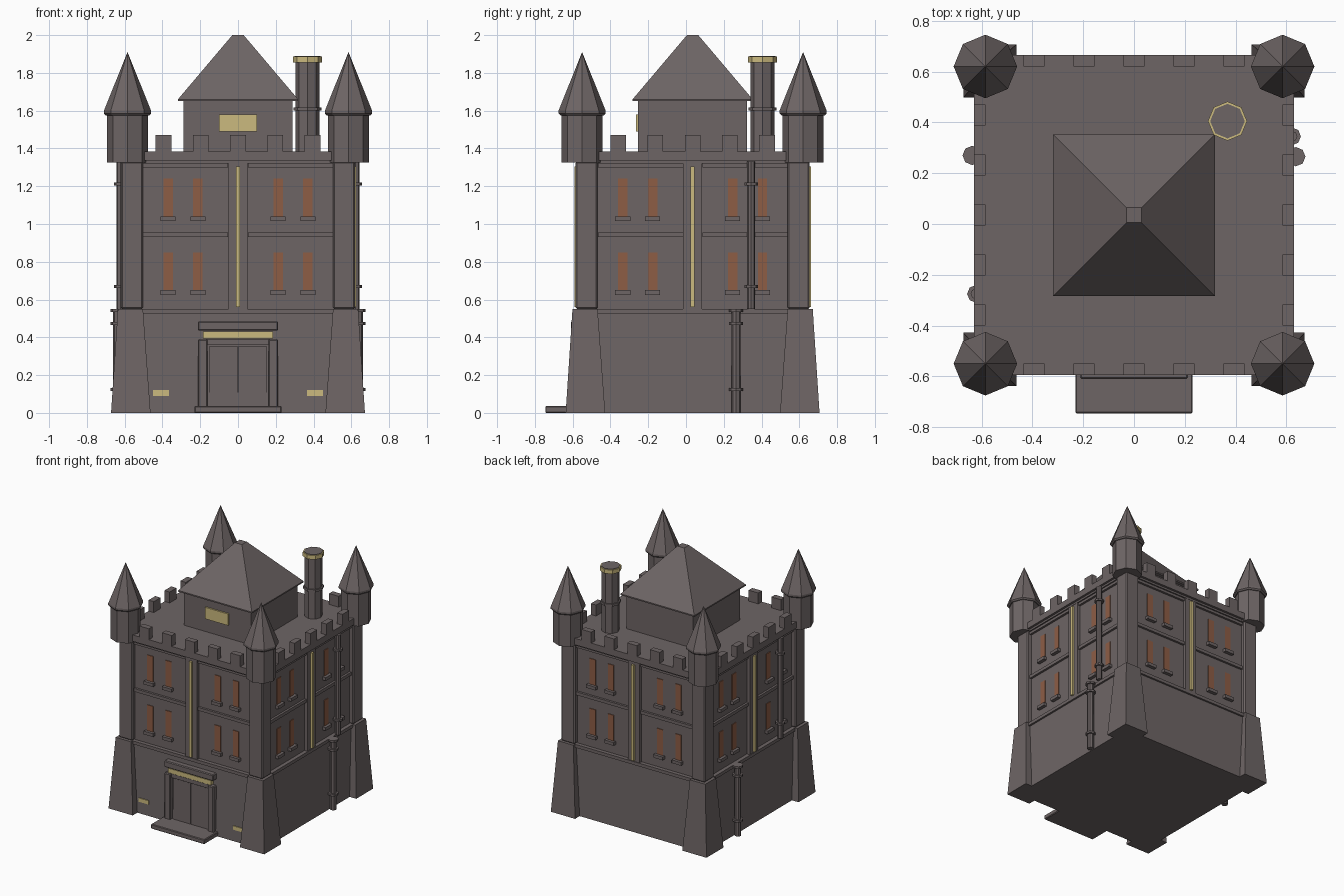
import bpy, bmesh, math
from mathutils import Matrix, Vector

if "Cube" in bpy.data.objects:
    bpy.data.objects.remove(bpy.data.objects["Cube"], do_unlink=True)

CENTRE = Matrix.Translation((0, 0.035, 0))


def material(name, rgb):
    mat = bpy.data.materials.new(name)
    mat.use_nodes = True
    mat.diffuse_color = (*rgb, 1)
    mat.node_tree.nodes["Principled BSDF"].inputs["Base Color"].default_value = (*rgb, 1)
    return mat


STONE = material("grey stone", (0.155, 0.13, 0.13))
GLASS = material("amber glass", (0.27, 0.11, 0.06))
GOLD = material("pale gold", (0.6, 0.49, 0.21))


def box(x0, x1, y0, y1, z0, z1):
    """Box between two corners."""
    bm = bmesh.new()
    bmesh.ops.create_cube(bm, size=1)
    size = Matrix.Diagonal((x1 - x0, y1 - y0, z1 - z0, 1))
    middle = Matrix.Translation(((x0 + x1) / 2, (y0 + y1) / 2, (z0 + z1) / 2))
    bm.transform(middle @ size)
    return bm


def front(x, width, y_in, y_out, z0, z1):
    """Box on the front side, given its distance from the centre."""
    return box(x - width / 2, x + width / 2, -y_out, -y_in, z0, z1)


def taper(low, high, z0, z1):
    """Box whose bottom and top ranges differ; ranges apply to x and y."""
    bm = box(0, 1, 0, 1, z0, z1)
    for v in bm.verts:
        span = low if v.co.z < (z0 + z1) / 2 else high
        v.co.x, v.co.y = span[round(v.co.x)], span[round(v.co.y)]
    return bm


def lathe(x, y, rings, sides=8):
    """Stack of straight-sided frustums; rings are (radius, z)."""
    bm = bmesh.new()
    for (r0, z0), (r1, z1) in zip(rings, rings[1:]):
        if z1 > z0:
            bmesh.ops.create_cone(
                bm, segments=sides, cap_ends=True, radius1=r0, radius2=r1, depth=z1 - z0,
                matrix=Matrix.Translation((x, y, (z0 + z1) / 2)))
    return bm


def build(name, pieces, mat=STONE, turns=(0,), bevel=0):
    """Join pieces into one object, repeated at quarter turns round the centre."""
    mesh = bpy.data.meshes.new(name)
    whole = bmesh.new()
    for piece in pieces:
        piece.to_mesh(mesh)
        piece.free()
        for t in turns:
            first = len(whole.verts)
            whole.from_mesh(mesh)
            whole.verts.ensure_lookup_table()
            bmesh.ops.transform(whole, verts=whole.verts[first:],
                                matrix=CENTRE @ Matrix.Rotation(t * math.pi / 2, 4, "Z"))
    bmesh.ops.recalc_face_normals(whole, faces=whole.faces)
    whole.to_mesh(mesh)
    whole.free()
    mesh.materials.append(mat)
    obj = bpy.data.objects.new(name, mesh)
    bpy.context.collection.objects.link(obj)
    if bevel:
        mod = obj.modifiers.new("edge", "BEVEL")
        mod.width, mod.segments = bevel, 1
    return obj


ALL = range(4)
BAYS = (-0.37, -0.212, 0.212, 0.37)
FLOORS = (0.65, 1.04)

# Sloping base with corner buttresses
build("base", [taper((-0.615, 0.615), (-0.6, 0.6), 0, 0.55)])
build("corner_buttress", [taper((0.463, 0.672), (0.503, 0.636), 0, 0.55)], turns=ALL)
build("base_ledge", [front(0, 1.01, 0.55, 0.615, 0.525, 0.55)], turns=ALL)

# Upper walls with corner piers, pilasters and bands
build("upper_walls", [box(-0.585, 0.585, -0.585, 0.585, 0.55, 1.33)])
build("corner_pier", [box(0.503, 0.62, 0.503, 0.62, 0.55, 1.33)], turns=ALL, bevel=0.008)
build("pilaster", [front(0, 0.1, 0.57, 0.61, 0.55, 1.33)], turns=ALL)
build("gold_strip", [front(0, 0.022, 0.6, 0.626, 0.56, 1.305)], GOLD, ALL)
build("wall_band", [front(s * 0.277, 0.45, 0.57, 0.602, z, z + 0.025)
                    for s in (-1, 1) for z in (0.93, 1.3)], turns=ALL)

# Narrow windows and sills on every side
build("window", [front(x, 0.05, 0.57, 0.59, z, z + 0.2) for x in BAYS for z in FLOORS],
      GLASS, ALL)
build("window_sill", [front(x, 0.08, 0.57, 0.612, z - 0.025, z) for x in BAYS for z in FLOORS],
      turns=ALL)

# Roof slab and battlements
build("cornice", [box(-0.612, 0.612, -0.612, 0.612, 1.32, 1.34)])
build("roof_slab", [box(-0.63, 0.63, -0.63, 0.63, 1.335, 1.385)])
build("merlon", [front(i * 0.197, 0.083, 0.585, 0.63, 1.38, 1.47) for i in range(-2, 3)],
      turns=ALL)

# Corner turrets
build("turret_body", [lathe(0.585, 0.585, [(0.108, 1.325), (0.108, 1.59)])], turns=ALL)
build("turret_roof", [lathe(0.585, 0.585,
                            [(0.115, 1.575), (0.125, 1.585), (0.125, 1.6), (0, 1.91)])],
      turns=ALL)

# Rooftop house with its hipped roof
build("roof_house", [box(-0.288, 0.288, -0.288, 0.288, 1.38, 1.66)])
build("house_roof_eaves", [box(-0.318, 0.318, -0.318, 0.318, 1.65, 1.66)])
build("house_roof", [taper((-0.318, 0.318), (-0.03, 0.03), 1.66, 2.0)])
build("house_window", [front(0, 0.2, 0.28, 0.3, 1.49, 1.58)], GOLD)

# Chimney
CX, CY = 0.368, 0.37
build("chimney", [lathe(CX, CY, [(0.064, 1.38), (0.064, 1.87)]),
                  lathe(CX, CY, [(0.074, 1.6), (0.074, 1.618)]),
                  lathe(CX, CY, [(0.068, 1.87), (0.068, 1.89)])])
build("chimney_cap", [lathe(CX, CY, [(0.077, 1.855), (0.077, 1.886)])], GOLD)

# Entrance
build("front_step", [box(-0.231, 0.231, -0.78, -0.6, 0, 0.036)], bevel=0.005)
build("door_jamb", [front(s * 0.187, 0.052, 0.59, 0.642, 0.03, 0.39) for s in (-1, 1)],
      bevel=0.006)
build("door_lintel", [front(0, 0.424, 0.59, 0.645, 0.435, 0.485)], bevel=0.006)
build("door_header", [front(0, 0.34, 0.59, 0.628, 0.36, 0.39)])
build("door_leaf", [front(s * 0.076, 0.148, 0.59, 0.62, 0.03, 0.355) for s in (-1, 1)])
build("door_light", [front(0, 0.37, 0.59, 0.635, 0.395, 0.43)], GOLD)
build("cellar_window", [front(s * 0.407, 0.085, 0.59, 0.618, 0.09, 0.12) for s in (-1, 1)], GOLD)


# Drainpipes with collars on both flanks
def pipe(x, y, r, z0, z1, collars):
    return [lathe(x, y, [(r, z0), (r, z1)])] + [
        lathe(x, y, [(r + 0.014, z), (r + 0.014, z + 0.016)]) for z in collars]


for side, x, low_y, high_y in (("left", 1, 0.23, 0.31), ("right", -1, 0.235, -0.31)):
    build(side + "_lower_drainpipe",
          pipe(x * 0.637, low_y, 0.024, 0, 0.55, (0.115, 0.465, 0.535)))
    build(side + "_upper_drainpipe",
          pipe(x * 0.622, high_y, 0.021, 0.55, 1.33, (0.66, 1.205)))
